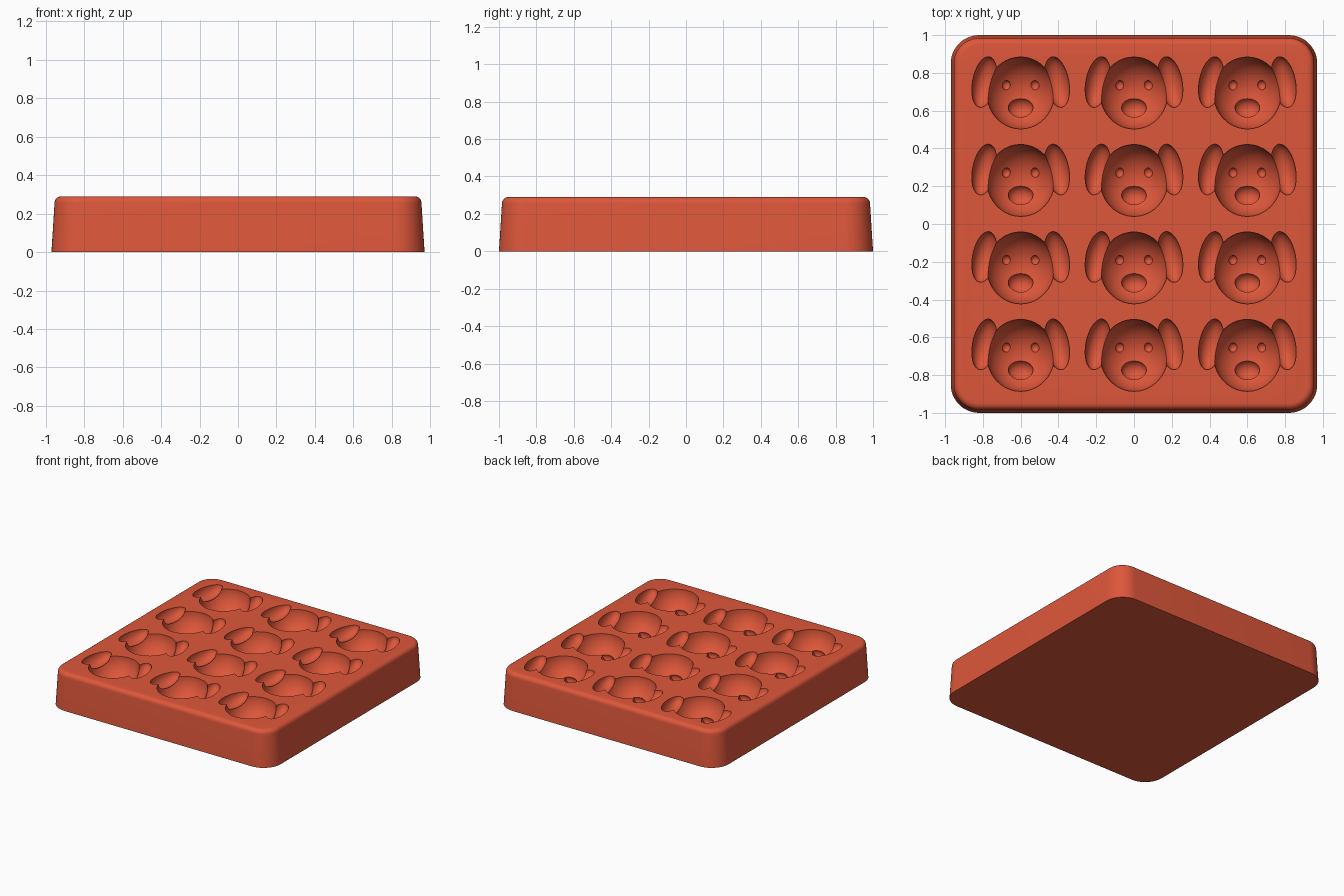
import bpy, bmesh, math
from mathutils import Matrix, Vector

cube = bpy.data.objects.get("Cube")
if cube:
    bpy.data.objects.remove(cube, do_unlink=True)

HALF_X, HALF_Y, TOP = 0.97, 1.0, 0.29
CORNER, FILLET, TAPER = 0.15, 0.035, 0.016

# Single silicone colour
silicone = bpy.data.materials.new("coral_red_silicone")
silicone.use_nodes = True
COLOUR = (0.73, 0.095, 0.043, 1)
silicone.diffuse_color = COLOUR
silicone.node_tree.nodes["Principled BSDF"].inputs["Base Color"].default_value = COLOUR


def make_object(name, bm):
    bmesh.ops.recalc_face_normals(bm, faces=bm.faces)
    mesh = bpy.data.meshes.new(name)
    bm.to_mesh(mesh)
    bm.free()
    mesh.materials.append(silicone)
    obj = bpy.data.objects.new(name, mesh)
    bpy.context.collection.objects.link(obj)
    return obj


def rounded_ring(bm, inset, z, steps=12):
    """Rounded rectangle of vertices, pulled in by inset."""
    ring = []
    radius = CORNER - inset
    for quarter, (sx, sy) in enumerate([(1, 1), (-1, 1), (-1, -1), (1, -1)]):
        for i in range(steps + 1):
            a = (quarter + i / steps) * math.pi / 2
            ring.append(bm.verts.new((sx * (HALF_X - CORNER) + radius * math.cos(a),
                                      sy * (HALF_Y - CORNER) + radius * math.sin(a), z)))
    return ring


# Tray block: tapered walls and a rounded top rim
bm = bmesh.new()
profile = [(0, 0)]
for i in range(7):
    a = i / 6 * math.pi / 2
    profile.append((TAPER + FILLET * (1 - math.cos(a)), TOP - FILLET + FILLET * math.sin(a)))
rings = [rounded_ring(bm, inset, z) for inset, z in profile]
for low, high in zip(rings, rings[1:]):
    for i in range(len(low)):
        j = (i + 1) % len(low)
        bm.faces.new((low[i], low[j], high[j], high[i]))
bm.faces.new(rings[0][::-1])
bm.faces.new(rings[-1])
tray = make_object("mould_tray", bm)

# Puppy-face cavities, laid out three across and four deep
CELLS = [(0.6 * (c - 1), 0.002 + 0.463 * (r - 1.5)) for c in range(3) for r in range(4)]


def cavity_cutter(name, centre, radii, tilt=0, mirrored=False, segments=40):
    """Ellipsoids at the same spot of every cell, depth measured from the top."""
    bm = bmesh.new()
    for cx, cy in CELLS:
        for side in ((1, -1) if mirrored else (1,)):
            place = Matrix.Translation(Vector((cx + side * centre[0], cy + centre[1],
                                               TOP - centre[2])))
            turn = Matrix.Rotation(side * math.radians(tilt), 4, "Z")
            bmesh.ops.create_uvsphere(bm, u_segments=segments, v_segments=segments // 2 + 1,
                                      radius=1,
                                      matrix=place @ turn @ Matrix.Diagonal((*radii, 1)))
    return make_object(name, bm)


cutters = [
    cavity_cutter("head_cutter", (0, -0.003, 0), (0.18, 0.191, 0.18)),
    cavity_cutter("ear_cutter", (0.192, 0.055, 0), (0.063, 0.137, 0.075), 11, True, 32),
    cavity_cutter("muzzle_cutter", (0, -0.082, 0.155), (0.066, 0.055, 0.05), 0, False, 28),
    cavity_cutter("eye_cutter", (0.075, 0.038, 0.155), (0.024, 0.026, 0.024), 0, True, 16),
]

# Carve the cavities, then discard the cutters
bpy.ops.object.select_all(action="DESELECT")
bpy.context.view_layer.objects.active = tray
tray.select_set(True)
for cutter in cutters:
    cutter.hide_render = True
    carve = tray.modifiers.new(cutter.name, "BOOLEAN")
    carve.operation = "DIFFERENCE"
    carve.solver = "EXACT"
    carve.object = cutter
    bpy.ops.object.modifier_apply(modifier=carve.name)
for cutter in cutters:
    bpy.data.objects.remove(cutter, do_unlink=True)

bpy.ops.object.shade_smooth_by_angle(angle=math.radians(30))
